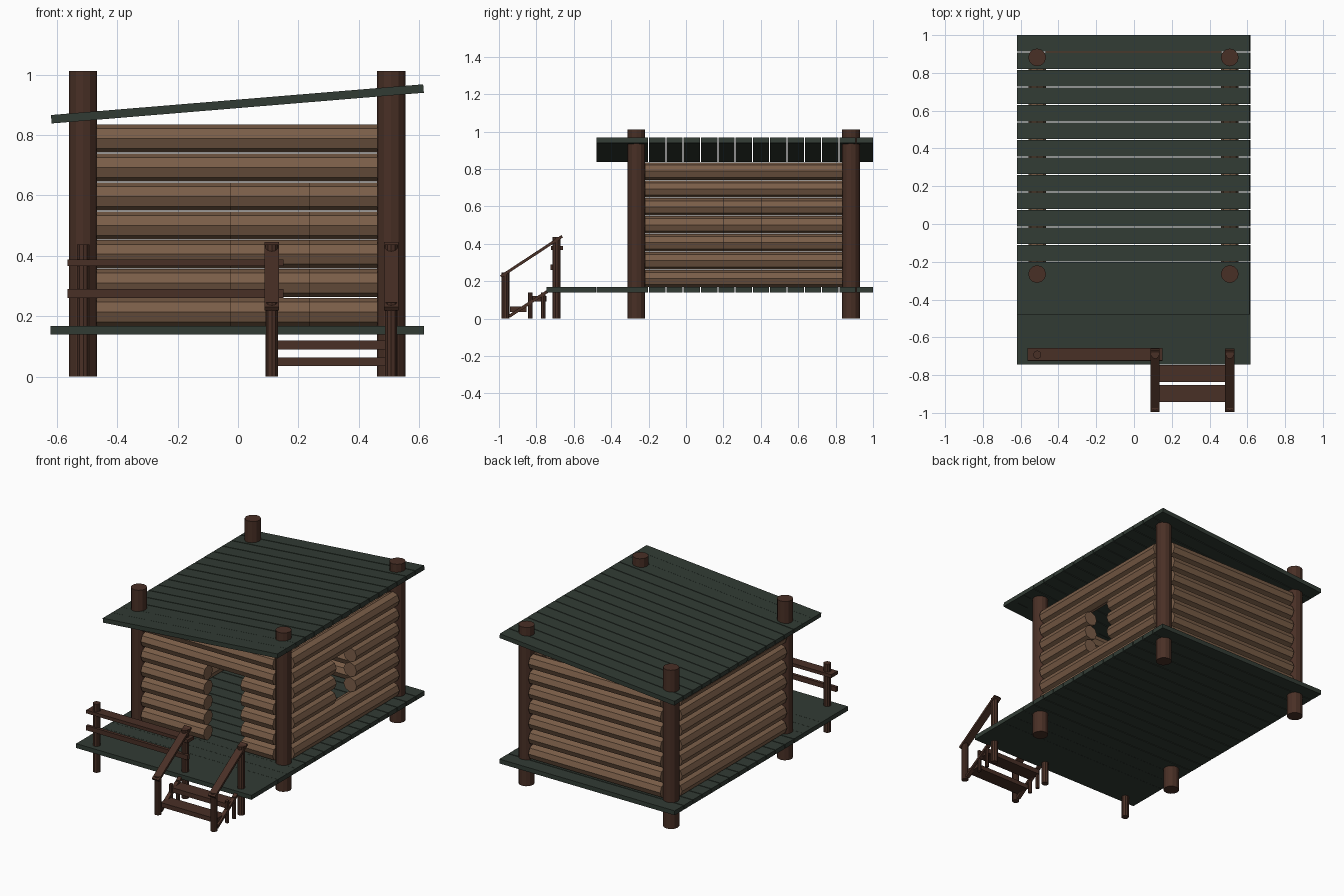
import bpy, math
from mathutils import Vector, Matrix

if "Cube" in bpy.data.objects:
    bpy.data.objects.remove(bpy.data.objects["Cube"])


def material(name, rgb):
    m = bpy.data.materials.new(name)
    m.diffuse_color = (*rgb, 1)
    m.use_nodes = True
    m.node_tree.nodes["Principled BSDF"].inputs["Base Color"].default_value = m.diffuse_color
    return m


GREEN = material("dark_green_boards", (0.031, 0.044, 0.034))
DARK = material("dark_brown_timber", (0.066, 0.029, 0.019))
LOG = material("light_brown_logs", (0.195, 0.110, 0.064))


def finish(name, mat):
    ob = bpy.context.object
    ob.name = name
    ob.data.materials.append(mat)
    return ob


def box(name, x, y, z, mat):
    """Box given by its (min, max) on each axis."""
    bpy.ops.mesh.primitive_cube_add(size=1)
    ob = finish(name, mat)
    dims = [r[1] - r[0] for r in (x, y, z)]
    ob.data.transform(Matrix.Diagonal((*dims, 1)))
    ob.location = [(r[0] + r[1]) / 2 for r in (x, y, z)]
    return ob


def rod(name, a, b, radius, sides, mat, turn=0.0):
    """Cylinder from point a to point b."""
    a, b = Vector(a), Vector(b)
    bpy.ops.mesh.primitive_cylinder_add(vertices=sides, radius=radius, depth=(b - a).length)
    ob = finish(name, mat)
    ob.data.transform(Matrix.Rotation(turn, 4, 'Z'))
    ob.rotation_euler = (b - a).to_track_quat('Z', 'Y').to_euler()
    ob.location = (a + b) / 2
    return ob


def beam(name, x, p, q, thick, mat):
    """Sloping board across x, from p=(y, z) to q=(y, z)."""
    dy, dz = q[0] - p[0], q[1] - p[1]
    half = math.hypot(dy, dz) / 2
    ob = box(name, x, (-half, half), (-thick / 2, thick / 2), mat)
    ob.rotation_euler.x = math.atan2(dz, dy)
    ob.location.y, ob.location.z = (p[0] + q[0]) / 2, (p[1] + q[1]) / 2
    return ob


X0, X1 = -0.62, 0.616          # board ends
XL, XR = -0.513, 0.507         # side wall centre lines
YF, YB = -0.265, 0.882         # front and back wall centre lines

# floor and roof boards
PITCH = 0.0925
tilt = math.atan2(0.102, X1 - X0)
for i in range(16):
    top = 1.0 - i * PITCH
    gap = 0.005 if i < 13 else 0.001
    span = (top - PITCH + gap, top)
    box("floor_board", (X0, X1), span, (0.14, 0.168), GREEN)
    roof = box("roof_board", (X0, X1), span, (0.889, 0.917), GREEN)
    roof.rotation_euler.y = -tilt
box("porch_floor", (X0, X1), (-0.745, -0.48), (0.14, 0.168), GREEN)

# corner posts
for x in (XL, XR):
    for y in (YF, YB):
        rod("corner_post", (x, y, 0), (x, y, 1.012), 0.047, 12, DARK)

# log walls, with a doorway in front and a window on the right
for row in range(7):
    z = 0.214 + row * 0.0957
    xs, ys = (XL + 0.045, XR - 0.045), (YF + 0.045, YB - 0.045)
    front = [xs] if row > 4 else [(xs[0], -0.025), (0.235, xs[1])]
    right = [ys] if row not in (2, 3, 4) else [(ys[0], 0.203), (0.405, ys[1])]
    for a, b in front:
        rod("front_log", (a, YF, z), (b, YF, z), 0.0465, 8, LOG)
    for a, b in right:
        rod("right_log", (XR, a, z), (XR, b, z), 0.0465, 8, LOG)
    rod("back_log", (xs[0], YB, z), (xs[1], YB, z), 0.0465, 8, LOG)
    rod("left_log", (XL, ys[0], z), (XL, ys[1], z), 0.0465, 8, LOG)

# porch railing
for x in (-0.512, 0.112, 0.507):
    rod("railing_post", (x, -0.692, 0), (x, -0.692, 0.437), 0.022, 10, DARK)
box("top_rail", (-0.565, 0.15), (-0.722, -0.657), (0.367, 0.388), DARK)
box("lower_rail", (-0.565, 0.15), (-0.724, -0.704), (0.26, 0.29), DARK)

# stair sides: newel, sloping handrail, stringer and step legs
for x in (0.112, 0.507):
    rod("stair_post", (x, -0.966, 0), (x, -0.966, 0.245), 0.021, 10, DARK)
    beam("handrail", (x - 0.024, x + 0.024), (-0.99, 0.225), (-0.662, 0.44), 0.015, DARK)
    beam("stringer", (x - 0.012, x + 0.012), (-0.945, 0.012), (-0.74, 0.146), 0.016, DARK)
    for y in (-0.833, -0.763):
        rod("step_leg", (x, y, 0), (x, y, 0.14), 0.012, 8, DARK)

# steps
box("upper_step", (0.112, 0.507), (-0.836, -0.747), (0.09, 0.12), DARK)
box("lower_step", (0.112, 0.507), (-0.942, -0.852), (0.036, 0.064), DARK)
